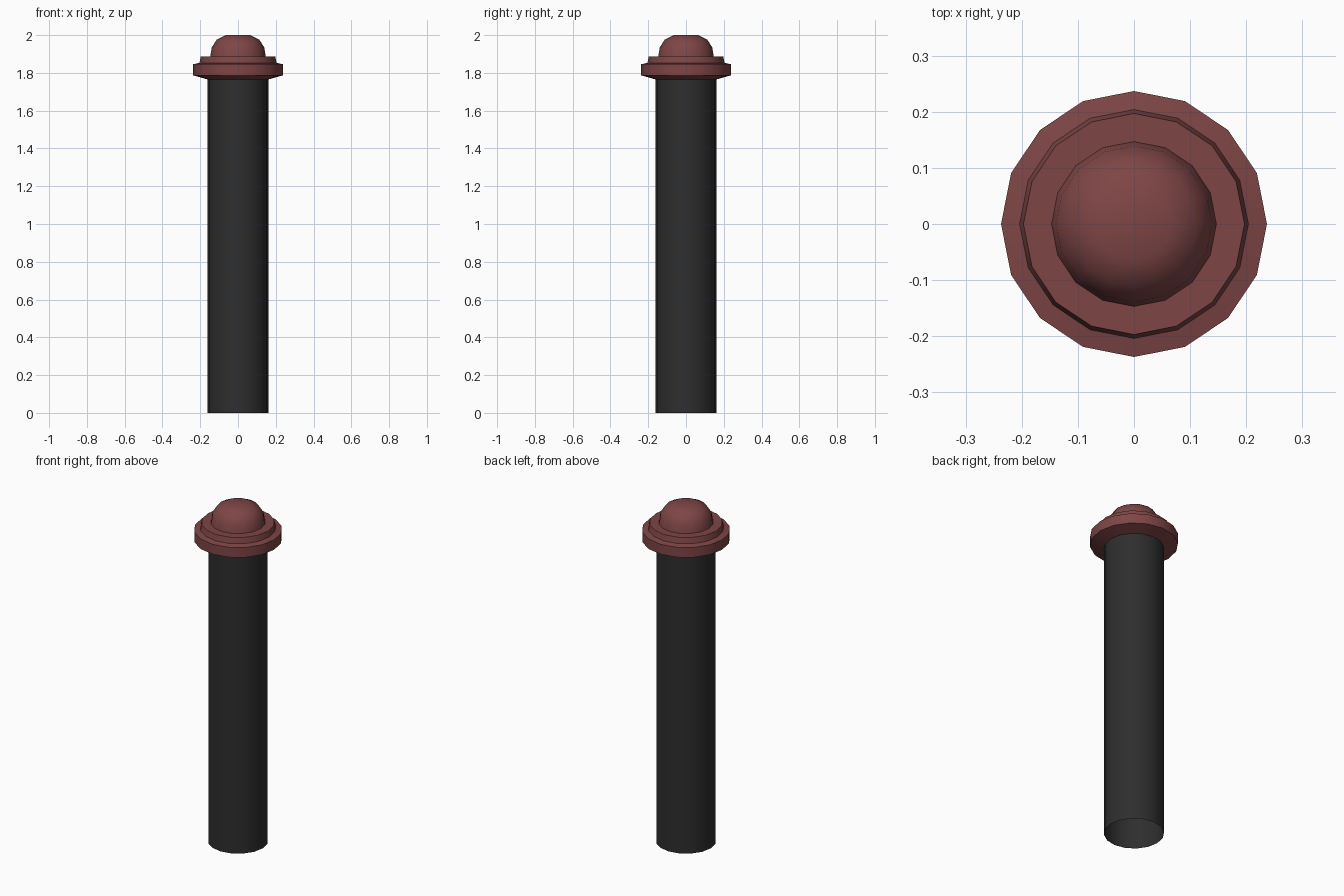
import bpy, bmesh, math

if "Cube" in bpy.data.objects:
    bpy.data.objects.remove(bpy.data.objects["Cube"])

SIDES = 16

def material(name, rgb):
    m = bpy.data.materials.new(name)
    m.diffuse_color = (*rgb, 1.0)
    m.use_nodes = True
    m.node_tree.nodes["Principled BSDF"].inputs["Base Color"].default_value = m.diffuse_color
    return m

def lathe(name, profile, mat, cap_top=False):
    """Revolve (radius, height) points about z, with the profile listed bottom to top."""
    bm = bmesh.new()
    rings = []
    for r, z in profile:
        rings.append([bm.verts.new((r * math.cos(2 * math.pi * i / SIDES),
                                    r * math.sin(2 * math.pi * i / SIDES), z))
                      for i in range(SIDES)])
    for a, b in zip(rings, rings[1:]):
        for i in range(SIDES):
            j = (i + 1) % SIDES
            bm.faces.new((a[i], a[j], b[j], b[i]))
    if cap_top:
        bm.faces.new(rings[-1])
    me = bpy.data.meshes.new(name)
    bm.to_mesh(me)
    bm.free()
    me.materials.append(mat)
    ob = bpy.data.objects.new(name, me)
    bpy.context.collection.objects.link(ob)
    bpy.ops.object.select_all(action='DESELECT')
    ob.select_set(True)
    bpy.context.view_layer.objects.active = ob
    bpy.ops.object.shade_smooth_by_angle(angle=math.radians(35))
    return ob

dark = material("charcoal", (0.027, 0.027, 0.027))
red = material("dull red", (0.21, 0.06, 0.06))

# Post: plain tube, open at the foot
lathe("post", [(0.162, 0.0), (0.162, 1.767)], dark)

# Collar: sloped underside, upright rim, raised step
lathe("collar", [(0.16, 1.765), (0.237, 1.787), (0.237, 1.846),
                 (0.204, 1.853), (0.197, 1.887), (0.147, 1.887)], red)

# Rounded cap on top
lathe("cap", [(0.147, 1.887), (0.139, 1.935), (0.112, 1.977), (0.066, 2.0)],
      red, cap_top=True)
